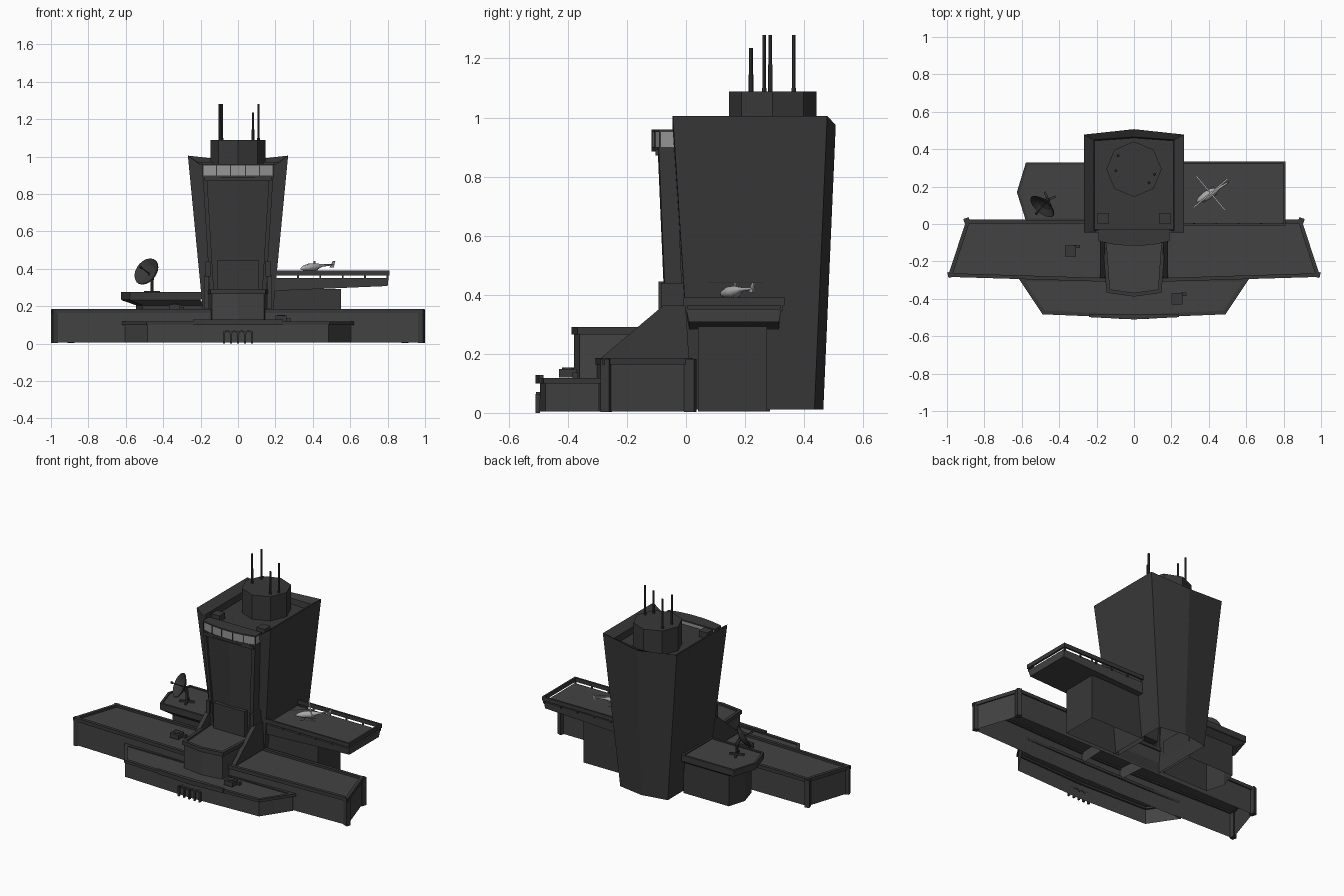
import bpy, bmesh, math
from mathutils import Vector, Matrix

if "Cube" in bpy.data.objects:
    bpy.data.objects.remove(bpy.data.objects["Cube"])


def mat(name, v):
    m = bpy.data.materials.new(name)
    m.diffuse_color = (v, v, v, 1)
    m.use_nodes = True
    m.node_tree.nodes["Principled BSDF"].inputs["Base Color"].default_value = m.diffuse_color
    return m


DARK, ROOF = mat("dark_concrete", 0.04), mat("roof_grey", 0.055)
GLASS, LIGHT = mat("pale_glass", 0.3), mat("light_metal", 0.4)


def finish(name, bm, m):
    bmesh.ops.recalc_face_normals(bm, faces=bm.faces)
    me = bpy.data.meshes.new(name)
    bm.to_mesh(me)
    bm.free()
    ob = bpy.data.objects.new(name, me)
    me.materials.append(m)
    bpy.context.collection.objects.link(ob)
    return ob


def loft(name, rings, m=DARK, caps=(True, True), closed=False):
    """Skin a list of equal-length rings of 3D points."""
    bm = bmesh.new()
    vs = [[bm.verts.new(p) for p in r] for r in rings]
    pairs = list(zip(vs, vs[1:])) + ([(vs[-1], vs[0])] if closed else [])
    for a, b in pairs:
        for i in range(len(a)):
            j = (i + 1) % len(a)
            bm.faces.new((a[i], a[j], b[j], b[i]))
    if not closed:
        for use, r in zip(caps, (vs[0], vs[-1])):
            if use:
                bm.faces.new(r)
    return finish(name, bm, m)


def at(poly, z):
    return [(x, y, z) for x, y in poly]


def prism(name, poly, z0, z1, m=DARK, bottom=True):
    return loft(name, [at(poly, z0), at(poly, z1)], m, (bottom, True))


def box(name, c, s, m=DARK, rot=0):
    bm = bmesh.new()
    bmesh.ops.create_cube(bm, size=1, matrix=Matrix.Translation(c)
                          @ Matrix.Rotation(rot, 4, 'Z') @ Matrix.Diagonal((*s, 1)))
    return finish(name, bm, m)


def rod(name, a, b, r, m=DARK, n=8):
    a, b = Vector(a), Vector(b)
    bm = bmesh.new()
    bmesh.ops.create_cone(bm, cap_ends=True, segments=n, radius1=r, radius2=r,
                          depth=(b - a).length, matrix=Matrix.Translation((a + b) / 2)
                          @ (b - a).to_track_quat('Z', 'Y').to_matrix().to_4x4())
    return finish(name, bm, m)


def offset(poly, d):
    """Grow (d > 0) a counter-clockwise outline."""
    out, n = [], len(poly)
    for i in range(n):
        p, q, r = (Vector(poly[k % n]) for k in (i - 1, i, i + 1))
        e, f = (q - p).normalized(), (r - q).normalized()
        n1, n2 = Vector((e.y, -e.x)), Vector((f.y, -f.x))
        out.append(tuple(q + (n1 + n2) * d / (1 + n1.dot(n2))))
    return out


def rim(name, poly, z0, z1, out=0.008, inn=0.012):
    o, i = offset(poly, out), offset(poly, -inn)
    return loft(name, [at(o, z0), at(o, z1), at(i, z1), at(i, z0)], closed=True)


def mirror_x(half):
    """Complete a left-to-right front outline given its right half."""
    return half + [(-x, y) for x, y in reversed(half) if x]


# long low wing, open underneath, with end piers
wing = mirror_x([(0, -.305), (.985, -.275), (.89, .015)])
prism("wing", wing, 0.005, .172, ROOF, False)
rim("wing_parapet", wing, .163, .186)
for s in (-1, 1):
    box("wing_front_pier", (s * .98, -.27, .093), (.03, .03, .18), rot=-s * .3)
    box("wing_back_pier", (s * .893, .015, .093), (.03, .035, .18), rot=-s * .3)

# lower front block, open underneath
front = mirror_x([(0, -.495), (.485, -.475), (.605, -.295)])
prism("front_block", front, 0.005, .112, ROOF, False)
rim("front_parapet", front, .1, .118)
prism("entrance_cornice", mirror_x([(0, -.51), (.24, -.498), (.24, -.482)]), .1, .128)

# entrance portal: square columns joined by arches
for i in range(5):
    box("entrance_column", (-.076 + i * .038, -.502, .032), (.011, .014, .064))
    if i < 4:
        arch = [(r * math.cos(t), .05 + r * math.sin(t)) for r, ts in
                ((.013, range(9)), (.021, range(8, -1, -1))) for t in [k * math.pi / 8 for k in ts]]
        loft("entrance_arch", [[(-.057 + i * .038 + x, y, z) for x, z in arch]
                               for y in (-.507, -.492)])

# central hall stepping up to the tower, open underneath
hall = mirror_x([(0, -.38), (.14, -.36), (.165, 0.0)])
prism("central_hall", hall, .1, .278, ROOF, False)
rim("hall_parapet", hall, .265, .29)
box("upper_portal", (0, -.06, .36), (.225, .065, .17))

# sloping buttress fins either side
fin = [(-.295, .18), (-.075, .365), (.02, .365), (.02, .18)]
for s in (-1, 1):
    loft("buttress_fin", [[(s * x, y, z) for y, z in fin] for x in (.155, .182)])
    box("buttress_cap", (s * .16, -.04, .4), (.025, .09, .08))


# tower shell: flared walls, sloping wall tops, sunken roof, open underneath
def tower_ring(a, b, yf, yb, yr, zc, zf, zr):
    return [(-b, yf, zf), (b, yf, zf), (a, yf, zc), (a, yb, zc), (0, yr, zr),
            (-a, yb, zc), (-a, yf, zc)]


loft("tower", [tower_ring(.172, .14, .02, .435, .465, .012, .012, .012),
               tower_ring(.268, .205, -.045, .478, .507, 1.005, .96, .975),
               tower_ring(.215, .2, -.035, .45, .465, .97, .955, .962),
               tower_ring(.21, .195, -.03, .445, .46, .93, .93, .93)], caps=(False, True))


# front bay with raised side strips
def bay_ring(w, y, z):
    return [(-w, .05, z), (-w, y, z), (0, y - .015, z), (w, y, z), (w, .05, z)]


loft("front_bay", [bay_ring(.14, -.05, .2), bay_ring(.182, -.08, .895)])
for s in (-1, 1):
    loft("bay_strip", [[(s * (w + dx), y + dy, z) for dx, dy in
                        ((-.016, -.012), (.006, -.008), (.006, .05), (-.016, .05))]
                       for w, y, z in ((.14, -.054, .2), (.182, -.084, .895))])
box("bay_lintel", (0, -.085, .882), (.36, .035, .02))

# control room window band with dark roof
band = [(.04, -.112), (.115, -.104), (.187, -.088)]
band = [(-x, y) for x, y in reversed(band)] + band
room = band + [(.187, -.03), (-.187, -.03)]
prism("window_sill", offset(room, .004), .885, .9)
prism("window_band", room, .9, .953, GLASS)
prism("window_cap", offset(room, .004), .951, .96)
for x, y in band:
    box("mullion", (x, y, .926), (.005, .008, .052))

# roof penthouse and plant boxes
octo = [(.148 * math.cos(i * math.pi / 4), .293 + .148 * math.sin(i * math.pi / 4))
        for i in range(8)]
prism("penthouse", octo, .92, 1.088)
for s in (-1, 1):
    box("roof_plant", (s * .165, .03, .945), (.06, .06, .05))

# antennas: x, y, tip, height of thick lower part
for x, y, tip, thick in ((.08, .22, 1.235, 1.145), (.11, .265, 1.28, 1.1),
                         (-.097, .285, 1.28, 1.18), (-.085, .365, 1.28, 1.1)):
    rod("antenna_base", (x, y, 1.08), (x, y, thick), .008)
    rod("antenna_mast", (x, y, thick), (x, y, tip), .006)

# left annex with overhanging slab
annex = [(-.2, .02), (-.575, .02), (-.622, .17), (-.575, .325), (-.2, .325)][::-1]
inner = [(-.18, .05), (-.51, .05), (-.545, .17), (-.51, .285), (-.18, .285)][::-1]
prism("annex_base", inner, .005, .215, DARK, False)
loft("annex_slab", [at(inner, .205), at(annex, .232), at(annex, .268)], ROOF)
rim("annex_rim", annex, .235, .275, .004, .01)

# satellite dish on a pole with crossed feet
d = Vector((-.55, -.65, .42)).normalized()
c = Vector((-.472, .115, .372))
q = d.to_track_quat('Z', 'Y')
prof = [(.006, -.002), (.045, .008), (.078, .03), (.076, .034), (.044, .013), (.006, .003)]
loft("dish", [[c + q @ Vector((r * math.cos(t), r * math.sin(t), h))
               for t in [k * math.tau / 20 for k in range(20)]] for r, h in prof])
rod("dish_feed", c, c + d * .085, .003)
rod("dish_feed_tip", c + d * .075, c + d * .09, .007)
rod("dish_arm", c, (-.46, .13, .34), .012)
rod("dish_pole", (-.46, .13, .265), (-.46, .13, .35), .009)
for a in (0, math.pi / 2):
    box("dish_foot", (-.46, .13, .276), (.09, .012, .012), rot=a + .4)

# helicopter deck on its open-bottomed support block
prism("deck_support", [(.15, .04), (.55, .04), (.55, .275), (.15, .275)], .005, .292, DARK, False)
loft("deck", [[(.15, .01, .28), (.8, .01, .308), (.8, .315, .308), (.15, .315, .28)],
              at([(.15, 0), (.805, 0), (.805, .322), (.15, .322)], .352)], ROOF)
rail = [(.2, -.003), (.805, -.003), (.805, .328), (.2, .328)]
rim("deck_rail", rail, .364, .39, .005, .007)
for x in (.32, .44, .56, .68, .8):
    for y in (.001, .324):
        box("rail_post", (x, y, .36), (.01, .008, .03))

# roof air units
for x, y, z in ((-.34, -.145, .172), (.23, -.4, .112)):
    box("air_unit", (x, y, z + .022), (.06, .06, .03))
    rod("air_fan", (x, y, z + .03), (x, y, z + .042), .02, n=12)
    box("air_duct", (x + .035, y + .025, z + .014), (.03, .018, .02))

# helicopter
h = Vector((.41, .165, .408))
t = Vector((.85, .52, 0)).normalized()
side = Vector((-t.y, t.x, 0))
stations = [(-.088, .004, -.008), (-.07, .015, -.004), (-.035, .024, 0), (.005, .024, .002),
            (.03, .014, .007), (.05, .008, .01), (.115, .004, .014)]
body = loft("helicopter_body", [[h + t * u + side * (r * math.cos(a))
                                 + Vector((0, 0, dz + r * .85 * math.sin(a)))
                                 for a in [k * math.tau / 10 for k in range(10)]]
                                for u, r, dz in stations], LIGHT)
body.data.shade_smooth()
loft("helicopter_tail_fin", [[h + t * u + side * w + Vector((0, 0, z)) for u, z in
                              ((.095, .0), (.115, .034), (.128, .034), (.118, .0))]
                             for w in (-.003, .003)], LIGHT)
hub = h + Vector((0, 0, .034))
rod("rotor_mast", h, hub, .005, LIGHT)
for a in (.7, .7 + math.pi / 2):
    box("rotor_blade", hub, (.24, .008, .002), LIGHT, a)
for s in (-1, 1):
    p = h + side * (.02 * s) + Vector((0, 0, -.032))
    rod("landing_skid", p - t * .06, p + t * .03, .0025, LIGHT)
    for u in (-.035, .01):
        rod("skid_strut", p + t * u, h + t * u + side * (.01 * s), .002, LIGHT)
